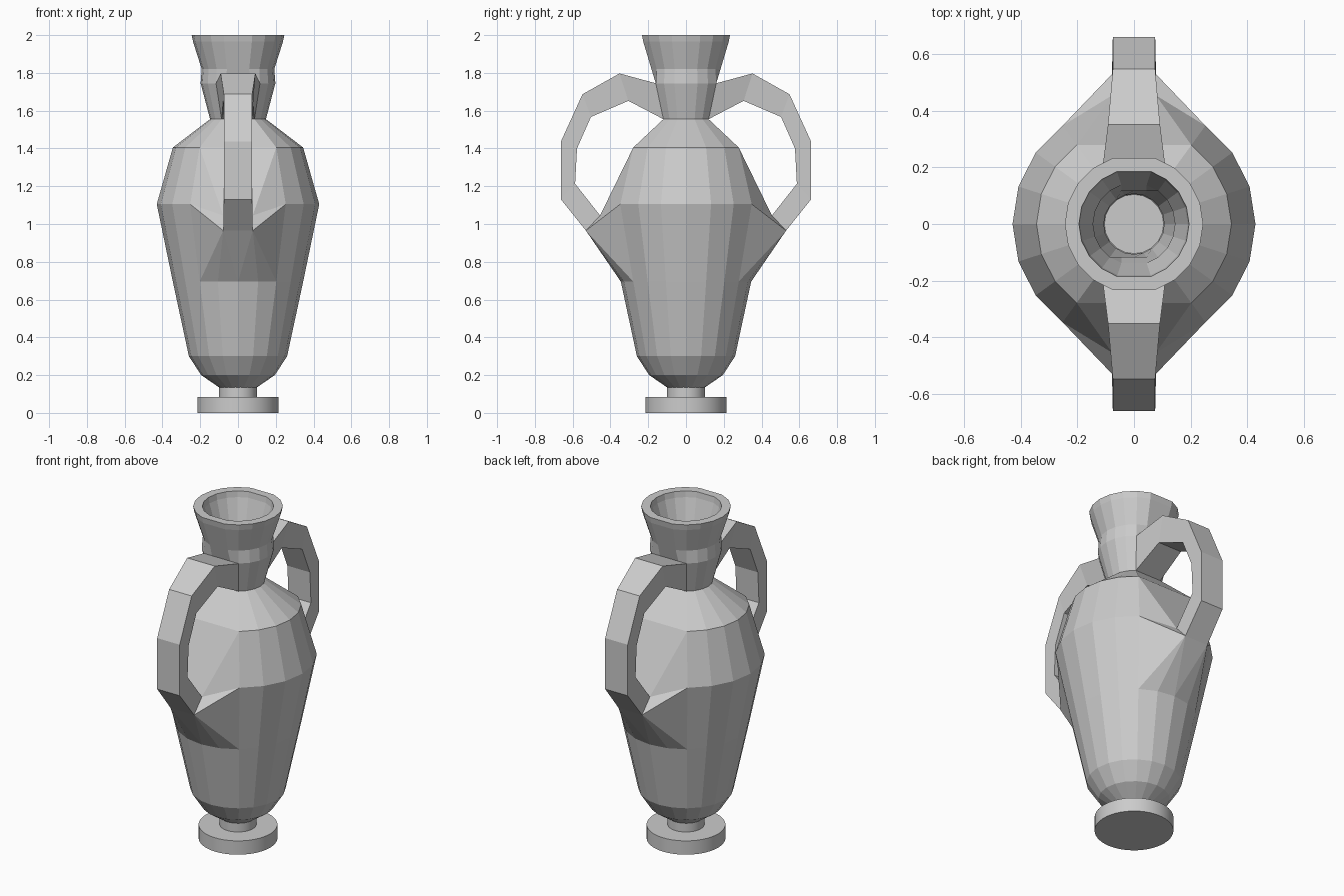
import bpy, bmesh
from math import sin, cos, pi, radians

if "Cube" in bpy.data.objects:
    bpy.data.objects.remove(bpy.data.objects["Cube"])

N = 20
C54, C72, FULL = sin(radians(54)), sin(radians(72)), 1.0

# Vessel profile (radius, z, flattening of the +-y sides), outside going up
OUTER = [(0.10, 0.135, FULL), (0.195, 0.20, FULL), (0.26, 0.30, FULL),
         (0.345, 0.695, FULL), (0.43, 1.105, FULL), (0.345, 1.405, C54),
         (0.148, 1.555, C54), (0.198, 1.745, C54), (0.192, 1.82, C72),
         (0.238, 1.965, C72), (0.245, 2.0, C72)]
# inside going down
INNER = [(0.195, 2.0, C72), (0.19, 1.965, C72), (0.145, 1.82, C72),
         (0.145, 1.745, C54), (0.107, 1.555, FULL), (0.28, 1.375, C54),
         (0.36, 1.10, FULL), (0.295, 0.695, FULL), (0.21, 0.32, FULL),
         (0.16, 0.24, FULL), (0.105, 0.18, FULL)]
LOW, MID, SHOULDER, NECK, NECK_TOP = 3, 4, 5, 6, 7

# Handle sections: half widths (outer, inner), outer y z, inner y z
HANDLE = [(0.092, 0.078, 0.352, 1.797, 0.305, 1.652),
          (0.075, 0.075, 0.548, 1.687, 0.503, 1.567),
          (0.075, 0.075, 0.662, 1.437, 0.577, 1.40),
          (0.075, 0.075, 0.662, 1.13, 0.587, 1.213),
          (0.078, 0.078, 0.53, 0.965, 0.455, 1.045)]


def finish(bm, name):
    bmesh.ops.recalc_face_normals(bm, faces=bm.faces[:])
    me = bpy.data.meshes.new(name)
    bm.to_mesh(me)
    bm.free()
    ob = bpy.data.objects.new(name, me)
    bpy.context.collection.objects.link(ob)
    return ob


def ring(bm, r, z, cut, n=N):
    pts = [(r * cos(2 * pi * j / n), r * sin(2 * pi * j / n)) for j in range(n)]
    return [bm.verts.new((x, max(-cut * r, min(cut * r, y)), z)) for x, y in pts]


def bridge(bm, a, b, skip=()):
    n = len(a)
    for j in range(n):
        if j not in skip:
            k = (j + 1) % n
            bm.faces.new((a[j], a[k], b[k], b[j]))


# Vessel: outer and inner wall, with openings where the handles grow out
bm = bmesh.new()
R = [ring(bm, *p) for p in OUTER + INNER]
opening = [3, 4, 5, 6, 13, 14, 15, 16]
for k in range(len(R) - 1):
    bridge(bm, R[k], R[k + 1], opening if k in (LOW, MID, NECK) else ())
bm.faces.new(R[0])
bm.faces.new(R[-1])

# Handles, one on each side
for s, j in ((1, 3), (-1, 13)):
    sec = []
    for wo, wi, yo, zo, yi, zi in HANDLE:
        sec.append([bm.verts.new((s * x, s * y, z)) for x, y, z in
                    ((wo, yo, zo), (-wo, yo, zo), (-wi, yi, zi), (wi, yi, zi))])
    for a, b in zip(sec, sec[1:]):
        bridge(bm, a, b)
    # upper root on the neck
    up, dn = R[NECK_TOP][j:j + 5], R[NECK][j:j + 5]
    o0, o1, i1, i0 = sec[0]
    bm.faces.new(up + [o1, o0])
    bm.faces.new(dn + [i1, i0])
    bm.faces.new((up[0], o0, i0, dn[0]))
    bm.faces.new((up[4], o1, i1, dn[4]))
    # lower root spreading over the belly
    a, m, t = (R[k][j:j + 5] for k in (LOW, MID, SHOULDER))
    o0, o1, i1, i0 = sec[-1]
    for f in ((a[0], a[1], o0), (a[1], a[2], o0), (a[2], o1, o0),
              (a[2], a[3], o1), (a[3], a[4], o1),
              (a[0], m[0], o0), (m[0], i0, o0), (a[4], m[4], o1), (m[4], i1, o1),
              (m[0], t[0], i0), (m[4], t[4], i1), t + [i1, i0]):
        bm.faces.new(f)
    # the belly ring is not needed inside the opening
    for v in m[1:4]:
        bm.verts.remove(v)
finish(bm, "vessel")

# Foot: stem and round base disc
bm = bmesh.new()
F = [ring(bm, r, z, FULL, 48) for r, z in
     ((0.215, 0), (0.215, 0.083), (0.10, 0.083), (0.10, 0.14))]
for p, q in zip(F, F[1:]):
    bridge(bm, p, q)
bm.faces.new(F[0])
bm.faces.new(F[-1])
foot = finish(bm, "foot")
bpy.context.view_layer.objects.active = foot
foot.select_set(True)
bpy.ops.object.shade_smooth_by_angle()
